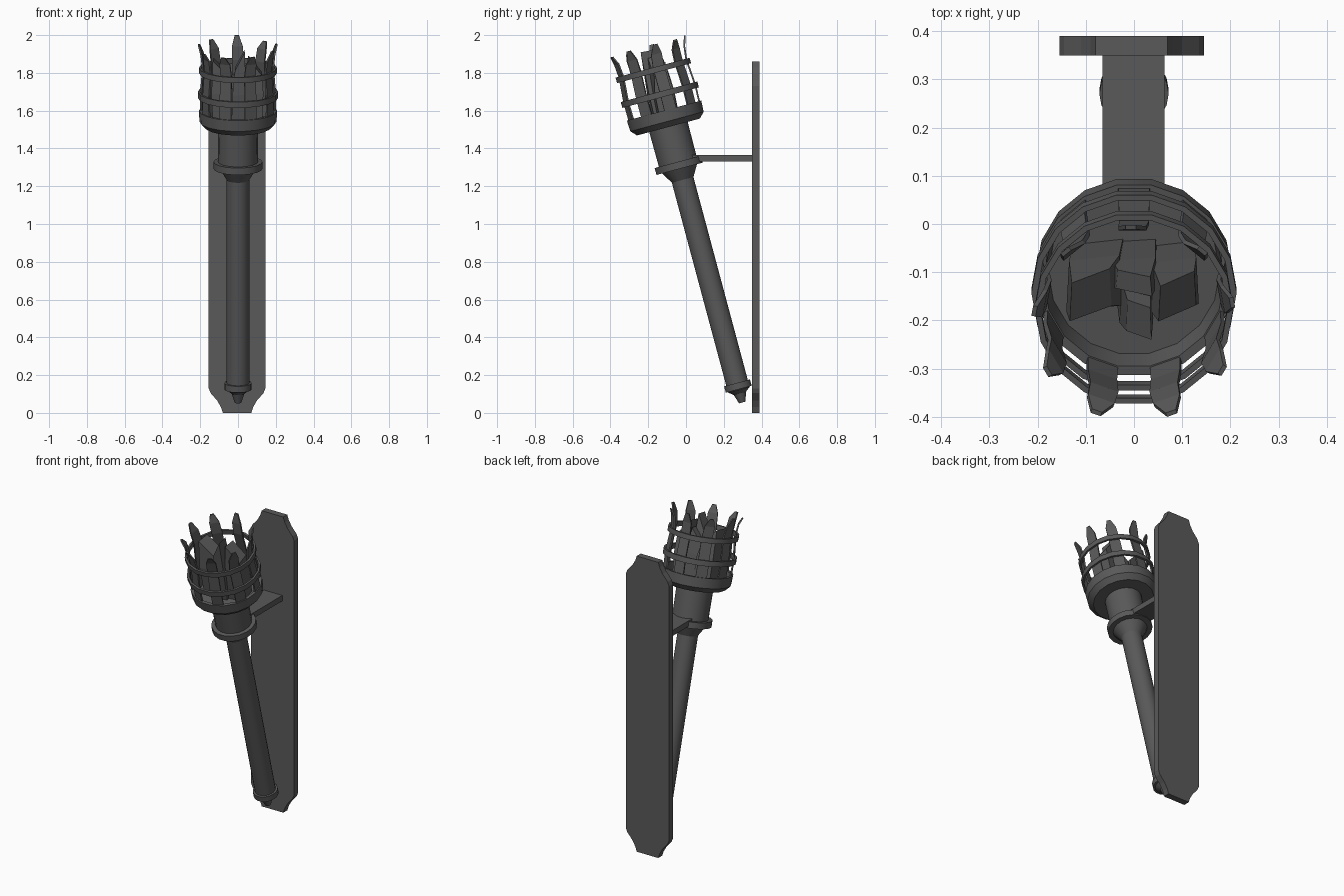
import bpy, bmesh, random
from math import cos, sin, pi, radians
from mathutils import Matrix

if "Cube" in bpy.data.objects:
    bpy.data.objects.remove(bpy.data.objects["Cube"])

random.seed(4)
# Leaning frame of the torch: local z runs up the handle
TORCH = Matrix.Translation((0, 0.298, 0.055)) @ Matrix.Rotation(radians(15), 4, 'X')

# Dark iron
IRON = bpy.data.materials.new("dark_iron")
IRON.diffuse_color = (0.10, 0.10, 0.10, 1)
IRON.use_nodes = True
IRON.node_tree.nodes["Principled BSDF"].inputs["Base Color"].default_value = IRON.diffuse_color


def finish(name, bm, matrix=Matrix(), smooth=False):
    bmesh.ops.recalc_face_normals(bm, faces=bm.faces)
    me = bpy.data.meshes.new(name)
    bm.to_mesh(me)
    bm.free()
    me.materials.append(IRON)
    ob = bpy.data.objects.new(name, me)
    bpy.context.collection.objects.link(ob)
    ob.matrix_world = matrix
    if smooth:
        bpy.ops.object.select_all(action='DESELECT')
        ob.select_set(True)
        bpy.context.view_layer.objects.active = ob
        bpy.ops.object.shade_smooth_by_angle(angle=radians(30))
    return ob


def loft(name, sections, matrix=Matrix(), closed=False, smooth=False):
    """Skin a stack of equal-sized loops; capped at both ends, or closed into a hoop."""
    bm = bmesh.new()
    rows = [[bm.verts.new(p) for p in s] for s in sections]
    n = len(rows[0])
    pairs = list(zip(rows, rows[1:]))
    if closed:
        pairs.append((rows[-1], rows[0]))
    else:
        bm.faces.new(rows[0])
        bm.faces.new(rows[-1])
    for a, b in pairs:
        for i in range(n):
            j = (i + 1) % n
            bm.faces.new((a[i], a[j], b[j], b[i]))
    return finish(name, bm, matrix, smooth)


def lathe(name, profile, sides, closed=False, smooth=False):
    """Revolve (radius, height) points around the torch axis."""
    angs = [2 * pi * (i + 0.5) / sides + pi / 2 for i in range(sides)]
    return loft(name, [[(r * cos(a), r * sin(a), z) for a in angs] for r, z in profile],
                TORCH, closed, smooth)


def hoop(name, r, z, h, t, sides=18):
    return lathe(name, [(r, z - h / 2), (r, z + h / 2),
                        (r - t, z + h / 2), (r - t, z - h / 2)], sides, True, True)


# Wall plate with scooped corners
H, W = 1.86, 0.15
corner = [(0.075, 0), (0.085, 0.03), (0.105, 0.065), (0.14, 0.105), (W, 0.13)]
right = corner + [(x, H - z) for x, z in reversed(corner)]
outline = right + [(-x, z) for x, z in reversed(right)]
loft("wall_plate", [[(x - 0.005, y, z) for x, z in outline] for y in (0.35, 0.39)])

# Bracket from plate to collar
loft("bracket", [[(x, y, z) for x, y in ((-0.065, 0), (0.063, 0), (0.063, 0.352), (-0.065, 0.352))]
                 for z in (1.33, 1.365)])

# Handle with pommel tip, flared neck and socket
lathe("handle", [(0.018, 0), (0.034, 0.05), (0.060, 0.07), (0.060, 1.22),
                 (0.105, 1.295), (0.107, 1.53)], 18, smooth=True)

# Collars on the handle
hoop("lower_collar", 0.072, 0.09, 0.035, 0.02)
hoop("upper_collar", 0.129, 1.30, 0.038, 0.03)

# Fire cup with a shallow recess, and the cage hoops
lathe("fire_cup", [(0.10, 1.51), (0.175, 1.51), (0.204, 1.54), (0.207, 1.60),
                   (0.188, 1.60), (0.178, 1.535)], 18, smooth=True)
hoop("cage_hoop_lower", 0.213, 1.687, 0.032, 0.012)
hoop("cage_hoop_upper", 0.206, 1.82, 0.030, 0.012)

# Nine pointed cage slats that lean in and flare at the tip
for k in range(9):
    skew = random.uniform(-0.012, 0.012)
    drop = 0 if k == 0 else random.uniform(0, 0.02)
    secs = []
    for r, z, half, dx in [(0.196, 1.56, 0.033, 0), (0.199, 1.69, 0.032, 0),
                           (0.188, 1.83, 0.031, 0), (0.196, 1.90, 0.029, skew / 2),
                           (0.213, 1.956 - drop, 0.011, skew)]:
        secs.append([(dx - half, r - 0.009, z), (dx + half, r - 0.009, z),
                     (dx + half, r, z), (dx - half, r, z)])
    loft(f"cage_slat_{k + 1}", secs, TORCH @ Matrix.Rotation(k * 2 * pi / 9, 4, 'Z'))

# Split firewood standing in the cup: base centre, top centre, top height, half sizes, top slant
wood = [((-0.075, 0.01), (-0.09, 0.03), 1.83, 0.058, 0.06, -0.045),
        ((0.075, 0.01), (0.09, 0.03), 1.84, 0.052, 0.055, -0.05),
        ((0.0, -0.02), (0.01, -0.01), 1.88, 0.035, 0.05, 0.05),
        ((0.0, 0.04), (0.0, 0.05), 1.81, 0.05, 0.03, 0.04)]
for n, ((bx, by), (tx, ty), z, hx, hy, slant) in enumerate(wood):
    secs = []
    for cx, cy, cz, s, sl in [(bx, by, 1.53, 1, 0), ((bx + tx) / 2, (by + ty) / 2, 1.7, 1, 0),
                              (tx, ty, z, 0.75, slant)]:
        secs.append([(cx + i * hx * s, cy + j * hy * s, cz + i * sl)
                     for i, j in ((-1, -1), (1, -0.8), (0.9, 1), (-0.9, 0.8))])
    loft(f"firewood_{n + 1}", secs, TORCH)
